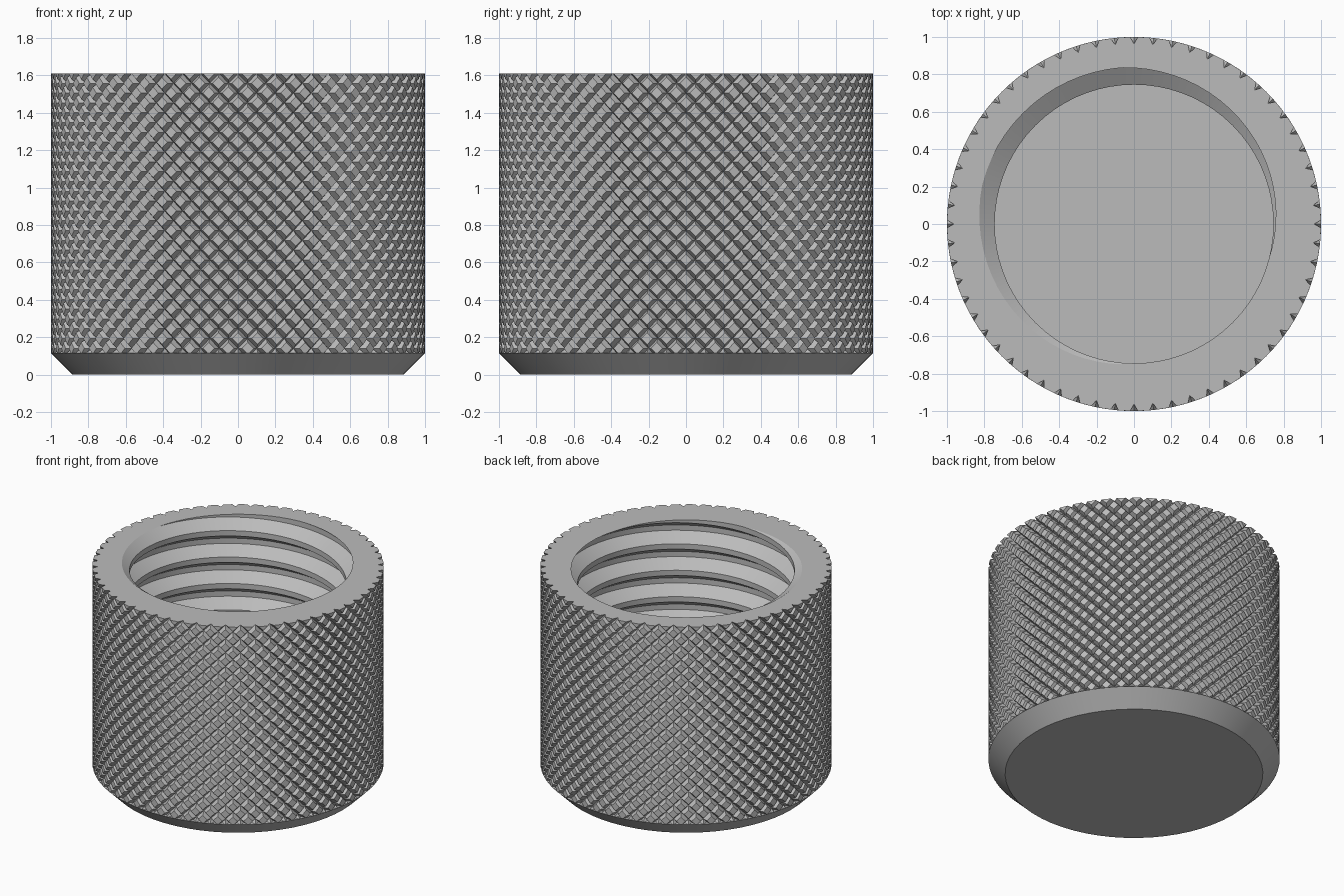
import bpy, bmesh, math

if "Cube" in bpy.data.objects:
    bpy.data.objects.remove(bpy.data.objects["Cube"], do_unlink=True)

TOP, RIM, FLOOR = 1.61, 0.115, 0.2      # key heights
COUNT = 60                              # grooves in each direction
ROW = 0.105                             # vertical groove spacing
GROOVE, DEPTH = 0.2, 0.036              # groove half width, depth
CREST, ROOT, PITCH = 0.745, 0.838, 0.2  # internal thread

steel = bpy.data.materials.new("grey steel")
steel.use_nodes = True
GREY = (0.5, 0.5, 0.5, 1)
steel.diffuse_color = GREY
steel.node_tree.nodes["Principled BSDF"].inputs["Base Color"].default_value = GREY


def polar(r, angle, z):
    return (r * math.cos(angle), r * math.sin(angle), z)


def finish(bm, name):
    bmesh.ops.recalc_face_normals(bm, faces=bm.faces)
    mesh = bpy.data.meshes.new(name)
    bm.to_mesh(mesh)
    bm.free()
    mesh.materials.append(steel)
    obj = bpy.data.objects.new(name, mesh)
    bpy.context.collection.objects.link(obj)
    bpy.ops.object.select_all(action='DESELECT')
    obj.select_set(True)
    bpy.context.view_layer.objects.active = obj
    bpy.ops.object.shade_smooth_by_angle(angle=math.radians(30))


def trim(bm, z, above, geom=None):
    geom = geom or bm.verts[:] + bm.edges[:] + bm.faces[:]
    bmesh.ops.bisect_plane(bm, geom=geom, dist=1e-5, plane_co=(0, 0, z),
                           plane_no=(0, 0, 1), clear_outer=above, clear_inner=not above)


def cap(bm, z):
    edges = [e for e in bm.edges if e.is_boundary
             and all(abs(v.co.z - z) < 1e-4 for v in e.verts)]
    bmesh.ops.triangle_fill(bm, edges=edges, use_beauty=True, normal=(0, 0, 1))


def add_knurl(bm):
    # Diamond cells on a lattice that follows the two crossing helices
    offsets = (0, GROOVE, 1 - GROOVE)
    cache = {}

    def vert(i, j):
        wrap = i // (3 * COUNT) * 3 * COUNT
        key = (i - wrap, j - wrap)
        if key not in cache:
            u, v = (k // 3 + offsets[k % 3] for k in key)
            r = 1 - DEPTH if 0 in (i % 3, j % 3) else 1
            angle = (u + v) * math.pi / COUNT
            cache[key] = bm.verts.new(polar(r, angle, TOP + (u - v) / 2 * ROW))
        return cache[key]

    rows = math.ceil((TOP - RIM) / ROW * 2) + 2
    for a in range(COUNT):
        for c in range(-2, rows):
            for p in range(3):
                for q in range(3):
                    i, j = 3 * a + p, 3 * (a + c) + q
                    f = [vert(i, j), vert(i + 1, j), vert(i + 1, j + 1), vert(i, j + 1)]
                    if p == 1 or q == 1:
                        bm.faces.new(f)
                    else:
                        # Groove crossings fold along the diagonal to the diamond corner
                        if p != q:
                            f = f[1:] + f[:1]
                        bm.faces.new((f[0], f[1], f[2]))
                        bm.faces.new((f[0], f[2], f[3]))


def add_thread(bm):
    # Helical strip: the last profile point joins the first one a turn later
    profile = ((0.1, CREST), (0.4, ROOT), (0.6, ROOT), (0.9, CREST))
    seg, turns = 72, 11
    start = TOP - PITCH * 9.5
    phase = math.radians(130)
    strip = [[bm.verts.new(polar(r, phase + i * math.tau / seg, start + PITCH * (i / seg + f)))
              for f, r in profile] for i in range(seg * turns + 1)]
    for i in range(seg * turns):
        left, right = strip[i][:], strip[i + 1][:]
        if i + seg + 1 < len(strip):
            left.append(strip[i + seg][0])
            right.append(strip[i + seg + 1][0])
        for k in range(len(left) - 1):
            bm.faces.new((left[k], left[k + 1], right[k + 1], right[k]))


# Knurled sleeve with threaded bore, flat rim and bore floor
bm = bmesh.new()
add_knurl(bm)
trim(bm, RIM, False)
add_thread(bm)
trim(bm, TOP, True)
bore = [v for v in bm.verts if v.co.xy.length < 0.9]
bore_edges = {e for v in bore for e in v.link_edges}
bore_faces = {f for v in bore for f in v.link_faces}
trim(bm, FLOOR, False, bore + list(bore_edges) + list(bore_faces))
cap(bm, TOP)
cap(bm, FLOOR)
finish(bm, "knurled_threaded_sleeve")

# Chamfered closed end
bm = bmesh.new()
bmesh.ops.create_cone(bm, cap_ends=True, segments=COUNT, radius1=0.885, radius2=1, depth=RIM)
bmesh.ops.translate(bm, vec=(0, 0, RIM / 2), verts=bm.verts)
finish(bm, "chamfered_base")
